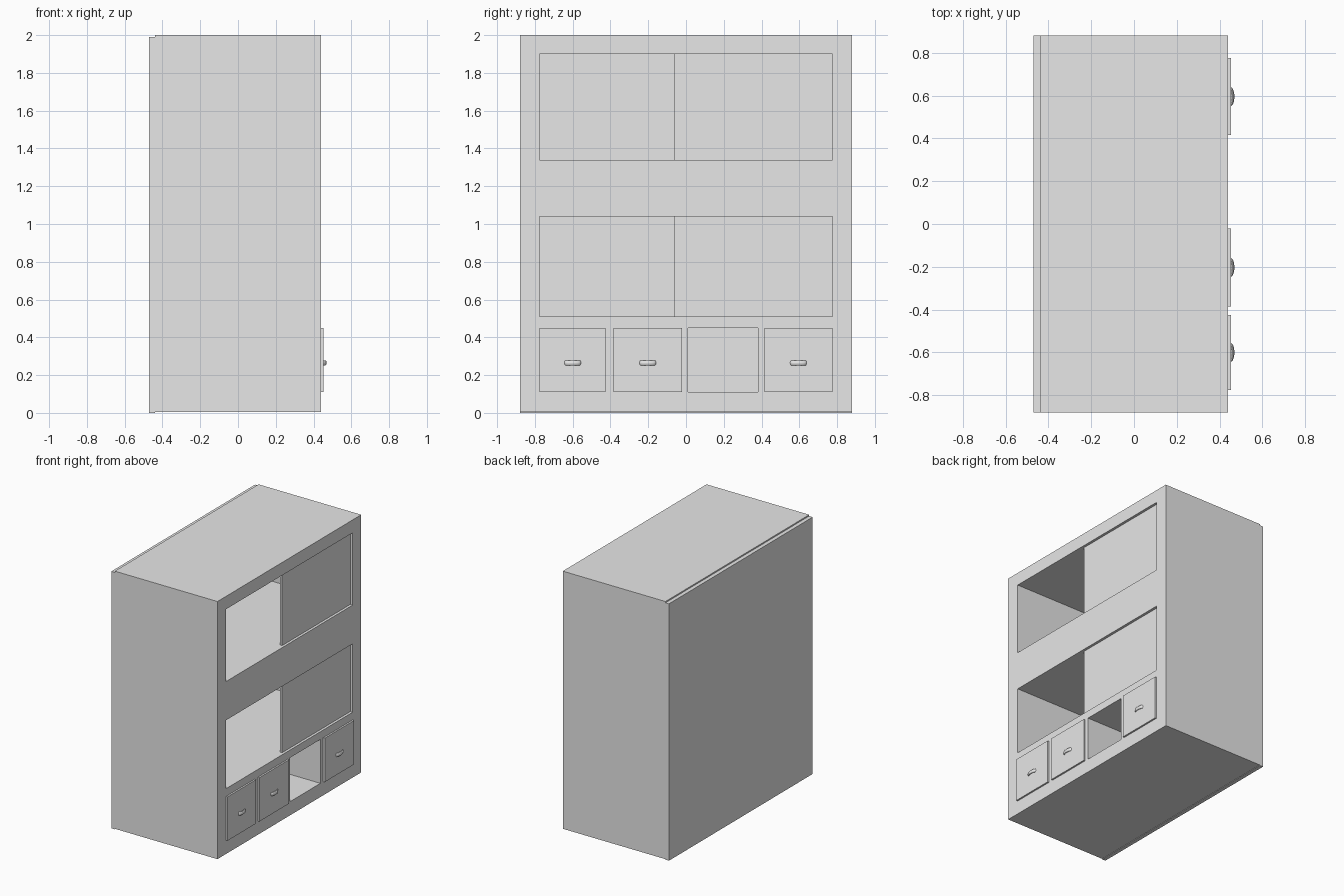
import bpy
import math

cube = bpy.data.objects.get("Cube")
if cube:
    bpy.data.objects.remove(cube, do_unlink=True)

grey = bpy.data.materials.new("plain_grey")
grey.use_nodes = True
grey.diffuse_color = (0.8, 0.8, 0.8, 1)
grey.node_tree.nodes["Principled BSDF"].inputs["Base Color"].default_value = (0.8, 0.8, 0.8, 1)


def box(name, x, y, z):
    """Box spanning the given (low, high) ranges."""
    bpy.ops.mesh.primitive_cube_add(size=1, location=[sum(r) / 2 for r in (x, y, z)])
    ob = bpy.context.object
    ob.name = name
    ob.scale = [r[1] - r[0] for r in (x, y, z)]
    bpy.ops.object.transform_apply(location=False, rotation=False, scale=True)
    ob.data.materials.append(grey)
    return ob


DEPTH = (-0.44, 0.44)
INNER = (-0.775, 0.775)
DRAWER_Z = (0.11, 0.45)

# Carcass: sides, horizontal boards and back panel
box("right_side", DEPTH, (-0.88, INNER[0]), (0.004, 2))
box("left_side", DEPTH, (INNER[1], 0.88), (0.004, 2))
boards = {"base": (0.004, 0.11), "lower_shelf": (0.45, 0.51),
          "middle_shelf": (1.04, 1.34), "top_board": (1.90, 2)}
for name, z in boards.items():
    box(name, DEPTH, INNER, z)
box("back_panel", (-0.47, -0.44), (-0.88, 0.88), (0, 1.99))

# Dividers between the drawer bays
for y in ((-0.425, -0.385), (-0.02, 0.01), (0.38, 0.415)):
    box("drawer_divider", DEPTH, y, DRAWER_Z)

# Sliding doors, set just behind the front edge
for z in ((0.51, 1.04), (1.34, 1.90)):
    box("sliding_door", (0.40, 0.42), (-0.06, INNER[1]), z)


def handle(y):
    """Flattened arched pull."""
    curve = bpy.data.curves.new("drawer_handle", "CURVE")
    curve.dimensions = "3D"
    curve.bevel_depth = 0.007
    curve.bevel_resolution = 3
    curve.use_fill_caps = True
    spline = curve.splines.new("POLY")
    steps = 12
    spline.points.add(steps)
    for i, p in enumerate(spline.points):
        a = math.pi * i / steps
        p.co = (0.013 * math.sin(a), -0.038 * math.cos(a), 0, 1)
    ob = bpy.data.objects.new("drawer_handle", curve)
    bpy.context.collection.objects.link(ob)
    ob.location = (0.449, y, 0.265)
    ob.scale.z = 2
    curve.materials.append(grey)
    bpy.ops.object.select_all(action="DESELECT")
    ob.select_set(True)
    bpy.context.view_layer.objects.active = ob
    bpy.ops.object.convert(target="MESH")
    bpy.ops.object.shade_smooth_by_angle()


# Drawers: front, open box behind it and handle
for lo, hi in ((-0.775, -0.425), (-0.385, -0.02), (0.415, 0.775)):
    box("drawer_front", (0.42, 0.453), (lo, hi), DRAWER_Z)
    box("drawer_bottom", (-0.40, 0.42), (lo + 0.01, hi - 0.01), (0.12, 0.13))
    for y in (lo + 0.01, hi - 0.025):
        box("drawer_side", (-0.40, 0.42), (y, y + 0.015), (0.13, 0.42))
    box("drawer_back", (-0.415, -0.40), (lo + 0.01, hi - 0.01), (0.12, 0.42))
    handle((lo + hi) / 2)
